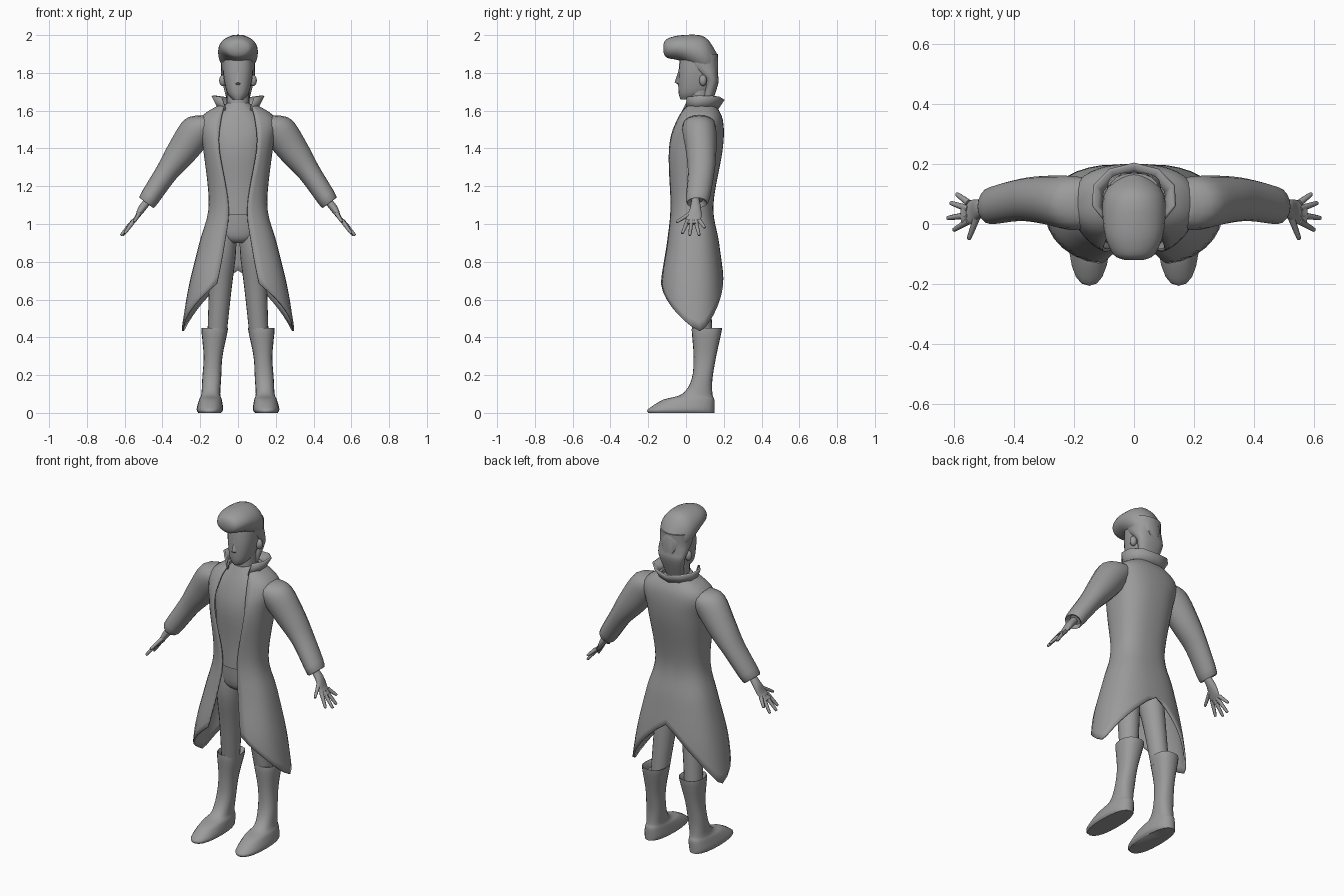
import bpy, bmesh
from math import sin, cos, pi, asin, radians
from mathutils import Vector

if "Cube" in bpy.data.objects:
    bpy.data.objects.remove(bpy.data.objects["Cube"], do_unlink=True)

grey = bpy.data.materials.new("plain_grey")
grey.use_nodes = True
grey.diffuse_color = (.33, .33, .33, 1)
grey.node_tree.nodes["Principled BSDF"].inputs["Base Color"].default_value = grey.diffuse_color


def finish(name, bm, mirror=False, thickness=0, sharp=50):
    """Turn a bmesh into a shaded object, with optional mirroring and cloth thickness."""
    bmesh.ops.recalc_face_normals(bm, faces=bm.faces)
    mesh = bpy.data.meshes.new(name)
    bm.to_mesh(mesh)
    bm.free()
    mesh.materials.append(grey)
    part = bpy.data.objects.new(name, mesh)
    bpy.context.collection.objects.link(part)
    if mirror:
        part.modifiers.new("mirror", "MIRROR")
    if thickness:
        solid = part.modifiers.new("thickness", "SOLIDIFY")
        solid.thickness = thickness
        solid.offset = 0
    bpy.ops.object.select_all(action="DESELECT")
    part.select_set(True)
    bpy.context.view_layer.objects.active = part
    bpy.ops.object.shade_smooth_by_angle(angle=radians(sharp))


def skin(rows, closed):
    """Join equally long rows of points with quads; closed rows get end caps."""
    bm = bmesh.new()
    rings = [[bm.verts.new(point) for point in row] for row in rows]
    count = len(rings[0])
    for lower, upper in zip(rings, rings[1:]):
        for i in range(count if closed else count - 1):
            j = (i + 1) % count
            bm.faces.new((lower[i], lower[j], upper[j], upper[i]))
    if closed:
        bm.faces.new(rings[0])
        bm.faces.new(rings[-1])
    return bm


def spline(rows, steps=4):
    """Smooth curve through rows of numbers (Catmull-Rom)."""
    smooth = []
    last = len(rows) - 1
    for i in range(last):
        before, start, end, after = (rows[max(0, min(last, i + k))] for k in (-1, 0, 1, 2))
        for step in range(steps):
            t = step / steps
            smooth.append([
                b + t / 2 * (c - a + t * (2 * a - 5 * b + 4 * c - d + t * (3 * (b - c) + d - a)))
                for a, b, c, d in zip(before, start, end, after)])
    return smooth + [list(rows[last])]


def power(value, exponent):
    return abs(value) ** exponent * (1 if value >= 0 else -1)


def outline(angle, half_width, front, back, roundness):
    """Point of a rounded box section; angle zero faces the front."""
    x = half_width * power(sin(angle), roundness)
    y = (front + back) / 2 - (back - front) / 2 * power(cos(angle), roundness)
    return x, y


def stack(name, rows, roundness=.85, foot=0, lean=0, mirror=False, sides=20):
    """Upright body from rows of (z, half width, front y, back y)."""
    rings = []
    for z, half_width, front, back in spline(rows):
        section = [outline(2 * pi * i / sides, half_width, front, back, roundness) for i in range(sides)]
        rings.append([(foot - lean * z + x, y, z) for x, y in section])
    finish(name, skin(rings, closed=True), mirror)


def tube(name, rows, u, v, mirror=False, sides=16):
    """Limb from rows of (x, y, z, radius along u, radius along v)."""
    rings = []
    for x, y, z, wide, thick in spline(rows):
        centre = Vector((x, y, z))
        angles = [2 * pi * i / sides for i in range(sides)]
        rings.append([centre + u * wide * cos(a) + v * thick * sin(a) for a in angles])
    finish(name, skin(rings, closed=True), mirror)


def lookup(rows, z):
    """Section values of a profile at height z."""
    for low, high in zip(rows, rows[1:]):
        if z <= high[0]:
            t = max(0, (z - low[0]) / (high[0] - low[0]))
            return [a + (b - a) * t for a, b in zip(low[1:], high[1:])]
    return rows[-1][1:]


SIDEWAYS, DEPTH, UP = Vector((1, 0, 0)), Vector((0, 1, 0)), Vector((0, 0, 1))
ACROSS_ARM = Vector((.8, 0, .6))

# Neck and head
stack("neck", [(1.56, .06, 0, .13), (1.72, .06, .01, .13)], roundness=1)
stack("head", [(1.66, .03, -.03, .08), (1.7, .06, -.04, .13), (1.8, .08, -.04, .16), (1.9, .08, -.03, .16)])

# Nose ridge
ridge = [(0, -.04, 1.81), (0, -.06, 1.75), (0, -.03, 1.73)]
nostril_side = [(.01, -.03, 1.81), (.02, -.03, 1.74), (.01, -.03, 1.73)]
finish("nose", skin([ridge, nostril_side], closed=False), mirror=True)

# Ears
ear = bmesh.new()
bmesh.ops.create_uvsphere(ear, u_segments=12, v_segments=8, radius=1)
bmesh.ops.scale(ear, verts=ear.verts, vec=(.02, .02, .03))
bmesh.ops.translate(ear, verts=ear.verts, vec=(.08, .09, 1.76))
finish("ear", ear, mirror=True)

# Swept-up hair and the hair behind the ears
tube("hair_quiff", [(0, -.12, 1.93, .03, .02), (0, -.1, 1.93, .07, .05), (0, -.02, 1.93, .1, .07),
                    (0, .1, 1.89, .1, .1), (0, .17, 1.83, .04, .06)], SIDEWAYS, UP, sides=24)
stack("hair_back", [(1.62, .05, .07, .13), (1.74, .08, .1, .17), (1.79, .09, .07, .17),
                    (1.84, .09, .01, .17), (1.9, .09, 0, .17)])

# Shirt and trousers
stack("shirt", [(1.05, .13, -.07, .12), (1.2, .13, -.07, .12), (1.4, .15, -.08, .16),
                (1.53, .15, -.05, .16), (1.64, .06, 0, .13)])
stack("hips", [(.9, .04, -.02, .07), (.94, .11, -.05, .11), (1.08, .12, -.06, .12)])
stack("leg", [(.4, .05, .04, .14), (.65, .06, 0, .13), (.85, .07, -.04, .12), (1, .06, -.04, .11)],
      roundness=1, foot=.14, lean=.07, mirror=True)

# Boots with an open, turned-in rim
stack("boot", [(0, .06, -.2, .15), (.02, .07, -.2, .15), (.07, .06, -.12, .15), (.1, .05, -.02, .14),
               (.18, .05, .03, .14), (.3, .05, .04, .16), (.44, .07, .03, .19),
               (.44, .06, .04, .18), (.41, .05, .05, .15)],
      foot=.15, lean=.06, mirror=True)

# Open long coat: rows of (z, half width, front y, back y, opening half width)
coat_profile = spline([(.4, .3, -.12, .2, .2), (.65, .26, -.14, .2, .12), (.9, .2, -.1, .17, .07),
                       (1.1, .15, -.08, .14, .05), (1.4, .18, -.1, .19, .1),
                       (1.55, .2, -.05, .19, .09), (1.63, .09, 0, .15, .07)], steps=6)
COAT_TOP, COAT_ROWS, COAT_COLUMNS, COAT_ROUNDNESS = 1.63, 32, 16, .8
coat_rows = []
for row in range(COAT_ROWS + 1):
    line = []
    for column in range(COAT_COLUMNS + 1):
        around = column / COAT_COLUMNS
        # Hem is lowest at the sides and rises to the opening and the back notch
        hem = .43 + .29 * abs(2 * around - .9) ** 1.2
        z = COAT_TOP + (hem - COAT_TOP) * (row / COAT_ROWS) ** 1.3
        half_width, front, back, opening = lookup(coat_profile, z)
        start = asin((opening / half_width) ** (1 / COAT_ROUNDNESS))
        angle = start + (pi - start) * around
        x, y = outline(angle, half_width, front, back, COAT_ROUNDNESS)
        line.append((x, y, z))
    coat_rows.append(line)
finish("coat_body", skin(coat_rows, closed=False), mirror=True, thickness=.01)

# Flared stand-up collar with flat facets
angles = [radians(40 + 35 * facet) for facet in range(5)]
collar_low = [(.1 * sin(a), .07 - .09 * cos(a), 1.6) for a in angles]
collar_high = [(.14 * sin(a), .09 - .11 * cos(a), 1.66 + .02 * sin(a)) for a in angles]
finish("collar", skin([collar_low, collar_high], closed=False), mirror=True, thickness=.01, sharp=20)

# Sleeves and hands
tube("sleeve", [(.14, .07, 1.54, .08, .06), (.21, .07, 1.5, .09, .09), (.3, .08, 1.38, .08, .08),
                (.38, .08, 1.27, .07, .06), (.48, .06, 1.12, .06, .05), (.47, .06, 1.13, .03, .03)],
     DEPTH, ACROSS_ARM, mirror=True)
tube("palm", [(.47, .05, 1.13, .02, .02), (.51, .05, 1.08, .03, .02), (.54, .04, 1.03, .04, .01),
              (.57, .03, 1, .03, .01)], DEPTH, ACROSS_ARM, mirror=True)


def finger(name, base, tip):
    """Tapered finger from the palm to its tip."""
    base, tip = Vector(base), Vector(tip)
    side = (tip - base).cross(ACROSS_ARM).normalized()
    rows = [(*base.lerp(tip, t), radius, radius) for t, radius in ((0, .012), (.9, .008), (1, .004))]
    tube(name, rows, side, ACROSS_ARM, mirror=True, sides=8)


finger("thumb", (.52, .03, 1.06), (.55, -.05, 1.01))
finger_tips = {"index_finger": (.6, -.02, .95), "middle_finger": (.62, .02, .94),
               "ring_finger": (.61, .07, .94), "little_finger": (.59, .1, .98)}
for order, (name, tip) in enumerate(finger_tips.items()):
    finger(name, (.55, .01 + .02 * order, 1.02), tip)
